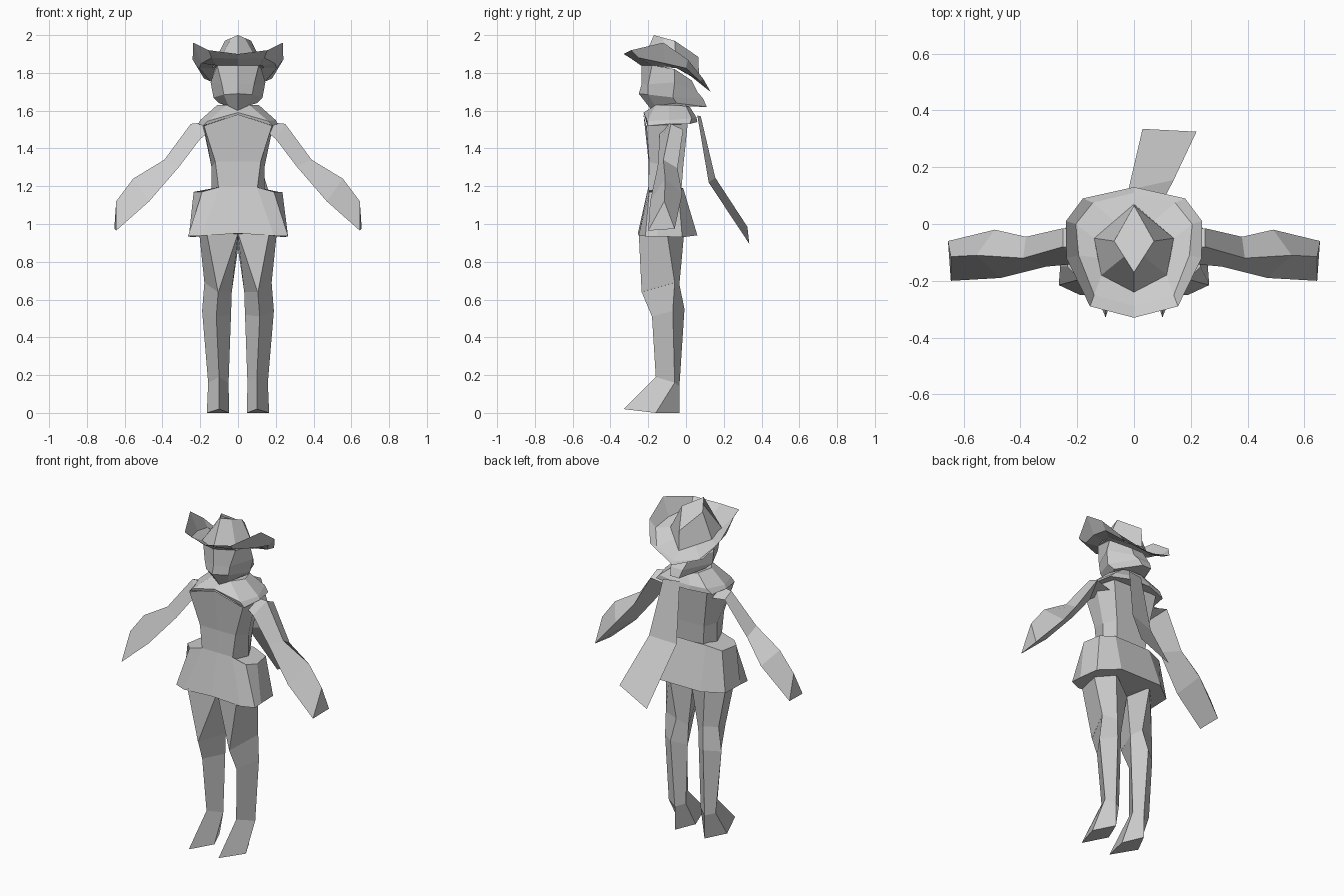
import bpy, bmesh

cloth = bpy.data.materials.new("light grey")
cloth.diffuse_color = (0.6, 0.6, 0.6, 1)


def sym(*half):
    """Full ring from points running front centre -> right side -> back."""
    return list(half) + [(-x, y, z) for x, y, z in reversed(half) if x > 1e-4]


def flip(rings):
    return [[(-x, y, z) for x, y, z in r] for r in rings]


def loft(name, rings, caps=True, closed=True):
    """Skin a row of equal-length point rings into a flat-shaded object."""
    bm = bmesh.new()
    vs = [[bm.verts.new(p) for p in r] for r in rings]
    n = len(vs[0])
    for a, b in zip(vs, vs[1:]):
        for i in range(n if closed else n - 1):
            j = (i + 1) % n
            bm.faces.new((a[i], a[j], b[j], b[i]))
    if caps:
        bm.faces.new(vs[0][::-1])
        bm.faces.new(vs[-1])
    bmesh.ops.recalc_face_normals(bm, faces=bm.faces)
    me = bpy.data.meshes.new(name)
    bm.to_mesh(me)
    bm.free()
    me.materials.append(cloth)
    ob = bpy.data.objects.new(name, me)
    bpy.context.collection.objects.link(ob)
    return ob


def pair(name, rings):
    loft("right_" + name, rings)
    loft("left_" + name, flip(rings))


# Legs: front ridge, outer, back, inner edge; pointed toe
pair("leg", [
    [(.10, -.33, .02), (.165, -.16, 0), (.10, -.035, 0), (.047, -.16, 0)],
    [(.10, -.16, .19), (.158, -.06, .16), (.10, -.035, .14), (.05, -.07, .16)],
    [(.115, -.18, .51), (.19, -.07, .54), (.11, -.008, .55), (.037, -.07, .52)],
    [(.105, -.235, .64), (.178, -.06, .69), (.09, -.035, .68), (.033, -.07, .64)],
])
# Thighs: the ridge splits into a front wedge that meets at the crotch
pair("thigh", [
    [(.106, -.235, .64), (.178, -.06, .69), (.09, -.035, .68), (.033, -.07, .64),
     (.104, -.234, .64)],
    [(.165, -.25, .95), (.205, -.1, .95), (.12, -.01, .95), (0, -.06, .87),
     (0, -.2, .95)],
])

# Skirt: flared band closed above and below
loft("skirt", [
    sym((0, -.255, .95), (.19, -.25, .938), (.265, -.215, .935), (.26, -.15, .935),
        (.25, -.02, .93), (.14, .06, .94)),
    sym((0, -.2, 1.195), (.1, -.2, 1.195), (.19, -.195, 1.17), (.235, -.15, 1.17),
        (.215, -.04, 1.17), (.12, -.015, 1.19)),
])

# Torso: narrow waist, broad chest
loft("torso", [
    sym((0, -.2, 1.17), (.1, -.2, 1.17), (.14, -.1, 1.17), (.1, -.025, 1.17)),
    sym((0, -.198, 1.33), (.12, -.195, 1.33), (.14, -.1, 1.3), (.11, -.015, 1.3)),
    sym((0, -.225, 1.58), (.18, -.21, 1.52), (.19, -.1, 1.54), (.15, .01, 1.54)),
])

# Shawl around the shoulders
loft("shawl", [
    sym((0, -.215, 1.58), (.185, -.205, 1.52), (.21, -.09, 1.53), (.19, .02, 1.53),
        (.06, .06, 1.54)),
    sym((0, -.225, 1.59), (.16, -.205, 1.545), (.2, -.09, 1.55), (.16, .03, 1.56),
        (.06, .055, 1.565)),
    sym((0, -.17, 1.605), (.06, -.16, 1.63), (.11, -.09, 1.63), (.08, 0, 1.625),
        (.03, .02, 1.62)),
])

# Arms: triangular section with an upper ridge, widening into a sleeve
pair("arm", [
    [(.16, -.09, 1.54), (.15, -.14, 1.49), (.15, -.03, 1.48)],
    [(.25, -.08, 1.53), (.20, -.14, 1.45), (.25, -.015, 1.50)],
    [(.39, -.12, 1.34), (.31, -.15, 1.305), (.38, -.045, 1.295)],
    [(.555, -.11, 1.24), (.47, -.19, 1.12), (.49, -.02, 1.16)],
    [(.645, -.115, 1.12), (.645, -.2, .965), (.655, -.06, .975)],
])

# Scarf tail blowing behind
loft("scarf_tail", [
    [(0, .06, 1.575), (.1, .078, 1.57)],
    [(-.02, .12, 1.22), (.14, .155, 1.245)],
    [(.03, .335, .895), (.22, .325, .985)],
], caps=False, closed=False)

# Head with hair sweeping back to a low point
loft("head", [
    sym((0, -.18, 1.6), (.05, -.165, 1.625), (.1, -.05, 1.64), (.03, .11, 1.62)),
    sym((0, -.25, 1.69), (.075, -.2, 1.685), (.13, -.07, 1.67), (.04, .09, 1.665)),
    sym((0, -.235, 1.74), (.085, -.2, 1.74), (.145, -.06, 1.75), (.05, .06, 1.7)),
    sym((0, -.235, 1.84), (.11, -.18, 1.84), (.125, -.06, 1.82), (.04, .03, 1.76)),
])

# Hat: brim that lies flat around the head, then folds steeply up at the sides
rim = sym((0, -.33, 1.9), (.155, -.29, 1.92), (.238, -.12, 1.96), (.24, .01, 1.87),
          (.18, .09, 1.77), (0, .13, 1.7))
fold = sym((0, -.29, 1.875), (.14, -.25, 1.88), (.195, -.11, 1.85), (.205, .0, 1.825),
           (.145, .075, 1.755), (0, .11, 1.715))
band = sym((0, -.24, 1.84), (.115, -.18, 1.84), (.127, -.12, 1.84), (.14, -.05, 1.825),
           (.07, .01, 1.795), (0, .07, 1.765))
loft("hat_brim", [rim, fold, band], caps=False)

# Pinched crown with a diamond top
loft("hat_crown", [
    sym((0, -.24, 1.84), (.115, -.18, 1.84), (.14, -.05, 1.825), (0, .07, 1.765)),
    sym((0, -.17, 2), (.035, -.115, 1.985), (.07, -.06, 1.97), (0, .065, 1.885)),
])
